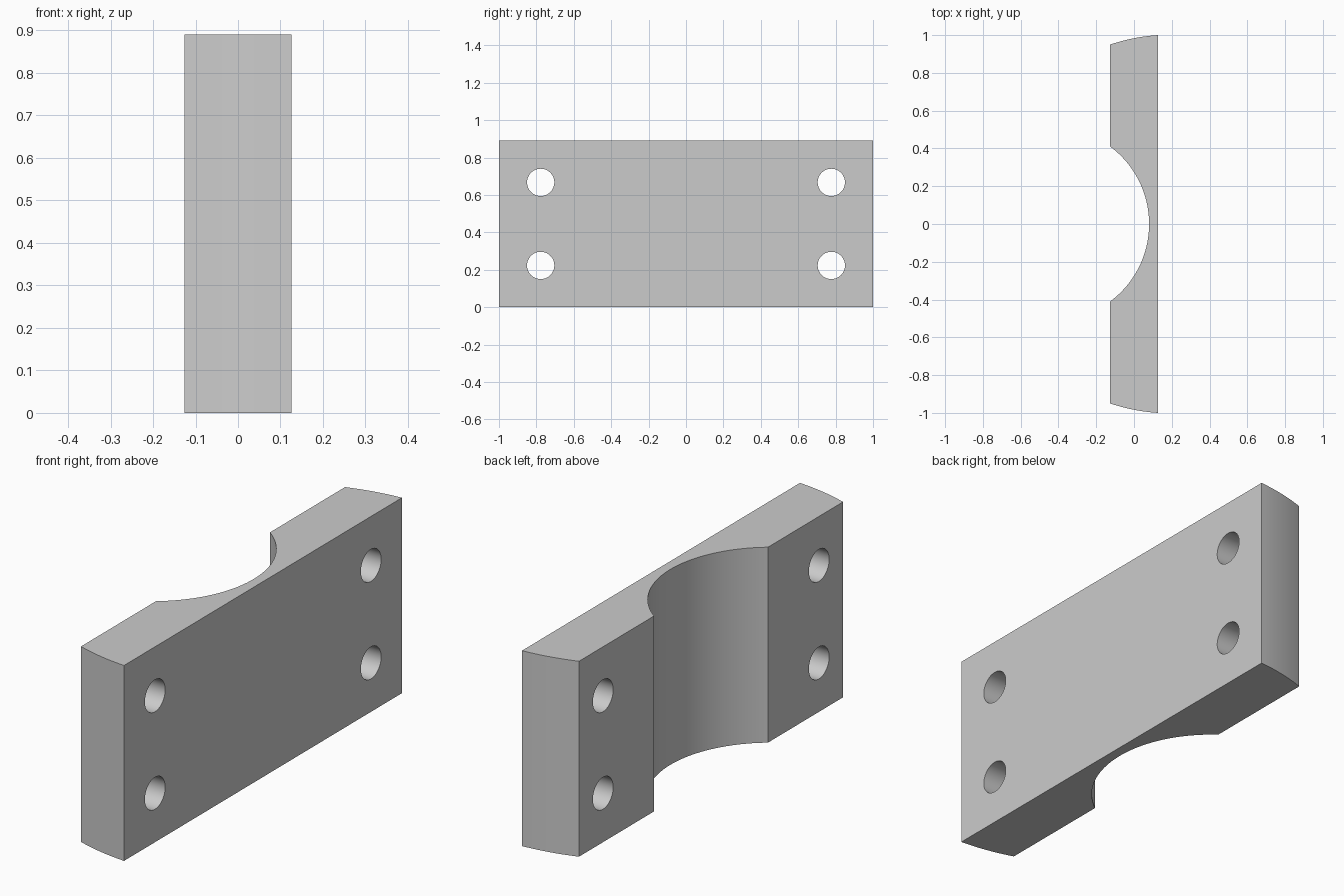
import bpy, bmesh, math
from mathutils import Matrix

HALF_X, HEIGHT = 0.126, 0.89

if "Cube" in bpy.data.objects:
    bpy.data.objects.remove(bpy.data.objects["Cube"])

grey = bpy.data.materials.new("plain grey")
grey.use_nodes = True
grey.diffuse_color = (0.6, 0.6, 0.6, 1)
grey.node_tree.nodes["Principled BSDF"].inputs["Base Color"].default_value = grey.diffuse_color


def arc(center_x, radius, start, end, steps):
    """Points on an arc centred on y = 0, between two angles."""
    angles = [start + (end - start) * i / steps for i in range(steps + 1)]
    return [(center_x + radius * math.cos(a), radius * math.sin(a)) for a in angles]


def make_object(name, bm):
    bmesh.ops.recalc_face_normals(bm, faces=bm.faces)
    mesh = bpy.data.meshes.new(name)
    bm.to_mesh(mesh)
    bm.free()
    mesh.materials.append(grey)
    obj = bpy.data.objects.new(name, mesh)
    bpy.context.collection.objects.link(obj)
    return obj


# Plan profile: flat outer face, rounded ends, pipe recess on the inner face
end_x, end_r = 0.193, 1.0022
far = math.acos((HALF_X - end_x) / end_r)
near = math.acos((-HALF_X - end_x) / end_r)
recess_x, recess_r = -0.431, 0.511
half = math.acos((-HALF_X - recess_x) / recess_r)
profile = arc(end_x, end_r, far, near, 10)
profile += arc(recess_x, recess_r, half, -half, 48)
profile += arc(end_x, end_r, -near, -far, 10)

bm = bmesh.new()
base = bm.faces.new([bm.verts.new((x, y, 0)) for x, y in profile])
extruded = bmesh.ops.extrude_face_region(bm, geom=[base])["geom"]
top = [v for v in extruded if isinstance(v, bmesh.types.BMVert)]
bmesh.ops.translate(bm, verts=top, vec=(0, 0, HEIGHT))
block = make_object("clamp_block", bm)

# Four bolt holes through the thickness
bm = bmesh.new()
for y in (-0.777, 0.777):
    for z in (-0.222, 0.222):
        place = Matrix.Translation((0, y, HEIGHT / 2 + z)) @ Matrix.Rotation(math.pi / 2, 4, "Y")
        bmesh.ops.create_cone(bm, cap_ends=True, segments=48, radius1=0.073,
                              radius2=0.073, depth=0.6, matrix=place)
cutter = make_object("bolt_hole_cutter", bm)
cutter.hide_render = True

cut = block.modifiers.new("bolt holes", "BOOLEAN")
cut.operation = "DIFFERENCE"
cut.solver = "EXACT"
cut.object = cutter
bpy.context.view_layer.objects.active = block
block.select_set(True)
bpy.ops.object.modifier_apply(modifier=cut.name)
bpy.data.objects.remove(cutter)

# Smooth curved walls, crisp edges
bpy.ops.object.shade_smooth_by_angle(angle=math.radians(30))
